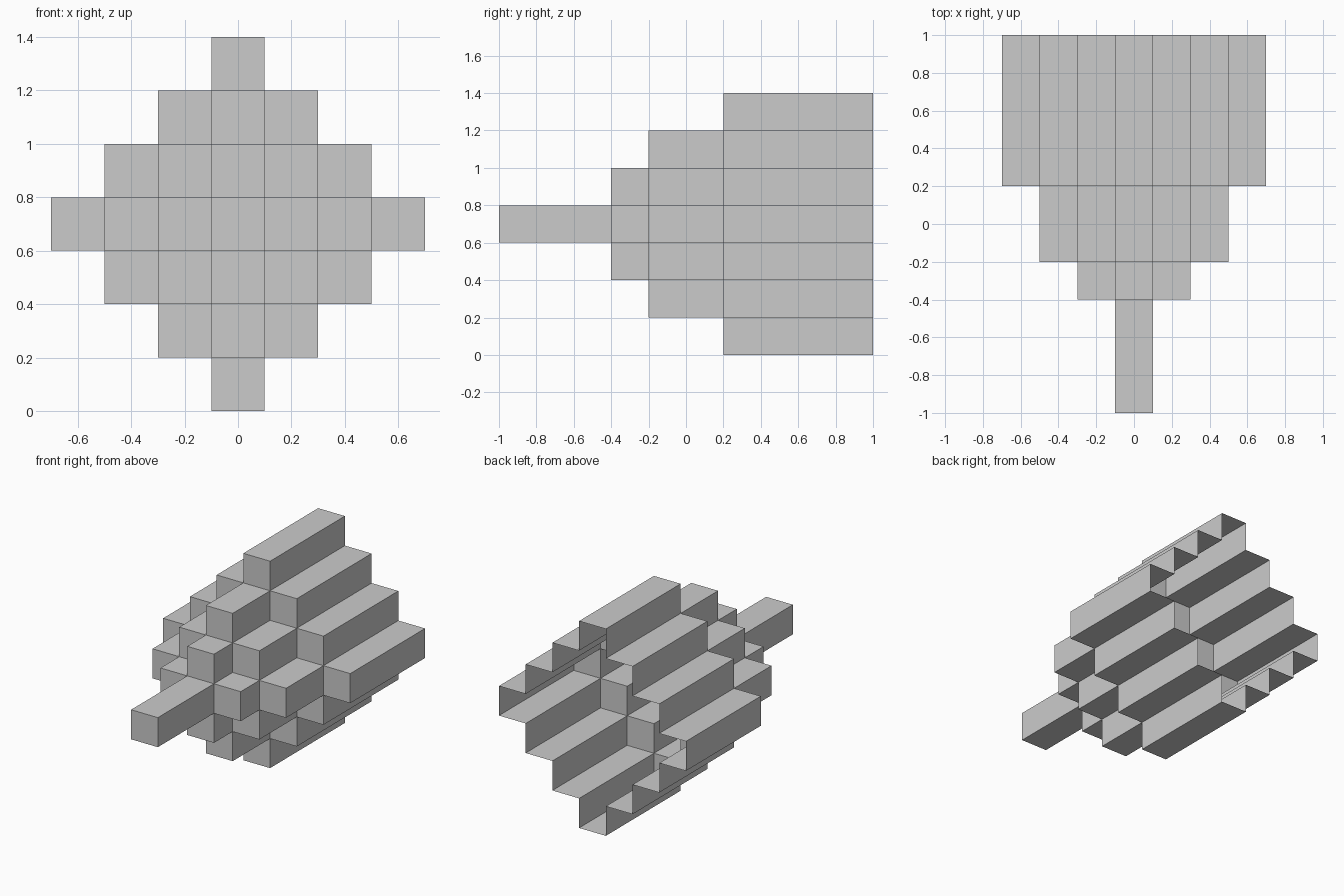
import bpy, bmesh

if "Cube" in bpy.data.objects:
    bpy.data.objects.remove(bpy.data.objects["Cube"])

CELL = 0.2            # width of one square column
MID_Z = 0.7           # height of the central column
BACK = 1.0            # open rear rim
RINGS = 3
FRONT = [-1.0, -0.4, -0.2, 0.2]   # front y of each diamond ring


def front_y(i, k):
    """Front position of a column; outside the diamond it is the rear rim."""
    d = abs(i) + abs(k)
    return FRONT[d] if d <= RINGS else BACK


bm = bmesh.new()


def quad(*pts):
    bm.faces.new([bm.verts.new(p) for p in pts])


h = CELL / 2
for i in range(-RINGS, RINGS + 1):
    for k in range(-RINGS, RINGS + 1):
        if abs(i) + abs(k) > RINGS:
            continue
        x, z, y = i * CELL, MID_Z + k * CELL, front_y(i, k)
        # front cap of the column
        quad((x - h, y, z - h), (x + h, y, z - h), (x + h, y, z + h), (x - h, y, z + h))
        # side walls back to the next ring, only where the neighbour is further back
        for di, dk in ((1, 0), (0, 1), (-1, 0), (0, -1)):
            y2 = front_y(i + di, k + dk)
            if y2 <= y:
                continue
            cx, cz = x + di * h, z + dk * h
            ax, az = -dk * h, di * h
            quad((cx - ax, y, cz - az), (cx - ax, y2, cz - az),
                 (cx + ax, y2, cz + az), (cx + ax, y, cz + az))

bmesh.ops.remove_doubles(bm, verts=bm.verts, dist=1e-4)

# stepped diamond shell, open at the back
mesh = bpy.data.meshes.new("stepped_shell")
bm.to_mesh(mesh)
bm.free()
shell = bpy.data.objects.new("stepped_shell", mesh)
bpy.context.collection.objects.link(shell)
